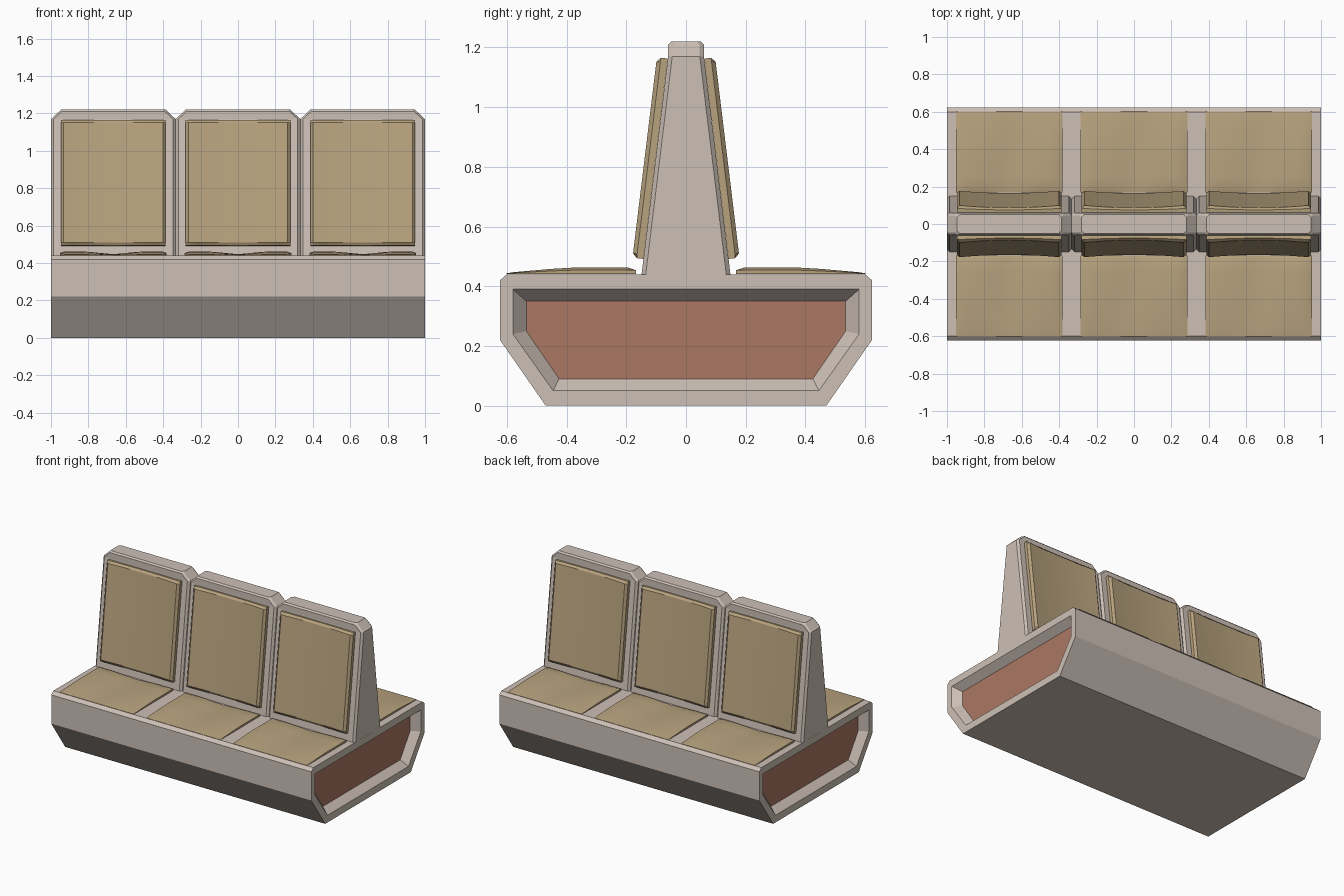
import bpy, bmesh, math
from mathutils import Vector

old = bpy.data.objects.get("Cube")
if old:
    bpy.data.objects.remove(old, do_unlink=True)


def material(name, rgb):
    m = bpy.data.materials.new(name)
    m.use_nodes = True
    m.diffuse_color = (*rgb, 1)
    m.node_tree.nodes["Principled BSDF"].inputs["Base Color"].default_value = (*rgb, 1)
    return m


STONE = material("warm grey shell", (0.61, 0.53, 0.47))
TAN = material("tan upholstery", (0.48, 0.365, 0.21))
RUST = material("rust end panel", (0.41, 0.19, 0.125))


def finish(name, bm, mats, smooth=False):
    bmesh.ops.remove_doubles(bm, verts=bm.verts, dist=1e-5)
    bmesh.ops.recalc_face_normals(bm, faces=bm.faces)
    mesh = bpy.data.meshes.new(name)
    bm.to_mesh(mesh)
    bm.free()
    for m in mats:
        mesh.materials.append(m)
    ob = bpy.data.objects.new(name, mesh)
    bpy.context.collection.objects.link(ob)
    if smooth:
        bpy.ops.object.select_all(action='DESELECT')
        ob.select_set(True)
        bpy.context.view_layer.objects.active = ob
        bpy.ops.object.shade_smooth_by_angle(angle=math.radians(30))
    return ob


def skin(bm, loops):
    """Joins closed loops of equal length and caps both ends; returns the caps."""
    rings = [[bm.verts.new(p) for p in loop] for loop in loops]
    n = len(rings[0])
    for a, b in zip(rings, rings[1:]):
        for i in range(n):
            j = (i + 1) % n
            bm.faces.new((a[i], a[j], b[j], b[i]))
    return [bm.faces.new(rings[0]), bm.faces.new(rings[-1])]


def symmetric(half):
    return half + [(-y, z) for y, z in reversed(half)]


# Bench base: one long shell with a tapered recess and coloured panel at each end
outer = symmetric([(0.47, 0), (0.623, 0.22), (0.623, 0.42), (0.60, 0.44)])
rim = symmetric([(0.445, 0.05), (0.58, 0.24), (0.58, 0.39), (0.58, 0.39)])
panel = symmetric([(0.425, 0.09), (0.535, 0.25), (0.535, 0.35), (0.535, 0.35)])
sections = [(-0.95, panel), (-1, rim), (-1, outer), (1, outer), (1, rim), (0.95, panel)]
bm = bmesh.new()
for face in skin(bm, [[(x, y, z) for y, z in prof] for x, prof in sections]):
    face.material_index = 1
finish("bench_base", bm, [STONE, RUST])


# Backrest section: tapered block with chamfered corners and a narrower cap
def backrest(name, cx):
    bm = bmesh.new()
    levels = [(0.333, 0.15, 0.43), (0.333, 0.06, 1.17), (0.29, 0.06, 1.21), (0.28, 0.05, 1.22)]
    c = 0.014
    loops = []
    for a, b, z in levels:
        quarter = [(a, b - c), (a - c, b)]
        half = quarter + [(-x, y) for x, y in reversed(quarter)]
        ring = half + [(-x, -y) for x, y in half]
        loops.append([(cx + x, y, z) for x, y in ring])
    skin(bm, loops)
    finish(name, bm, [STONE])


# Cushion: padded grid with a bevelled border, dished across its width
def cushion(name, origin, across, along, normal, w, l, edge, height):
    def stations(half, n):
        inner = [(half - edge) * (2 * i / n - 1) for i in range(n + 1)]
        pos = [-half, -half] + inner + [half, half]
        return list(zip(pos, [0, 0.6] + [1] * (n + 1) + [0.6, 0]))

    bm = bmesh.new()
    us, vs = stations(w, 12), stations(l, 6)
    grid = [[bm.verts.new(origin + across * u + along * v
                          + normal * (min(ku, kv) * height(abs(u) / w, v / l)))
             for v, kv in vs] for u, ku in us]
    for a, b in zip(grid, grid[1:]):
        for j in range(len(vs) - 1):
            bm.faces.new((a[j], b[j], b[j + 1], a[j + 1]))
    finish(name, bm, [TAN], smooth=True)


def dish(t):
    return min(1, t / 0.55)


def back_height(t, v):
    return 0.024 + 0.014 * t * t


def seat_height(t, v):
    # Full at the rear (v = -1), thinning toward the front lip
    ramp = min(1, (1 - v) / 0.9)
    return 0.004 + ramp * (0.002 + 0.015 * dish(t))


for i, place in enumerate(("right", "middle", "left")):
    cx = (i - 1) * 2 / 3
    backrest(f"backrest_{place}", cx)
    for side, s in (("front", -1), ("rear", 1)):
        across = Vector((1, 0, 0))
        slope = Vector((0, -0.09 * s, 0.74)).normalized()
        out = Vector((0, 0.74 * s, 0.09)).normalized()
        cushion(f"{side}_back_cushion_{place}", Vector((cx, 0.102 * s, 0.827)),
                across, slope, out, 0.28, 0.338, 0.015, back_height)
        cushion(f"{side}_seat_cushion_{place}", Vector((cx, 0.385 * s, 0.441)),
                across, Vector((0, s, 0)), Vector((0, 0, 1)), 0.285, 0.217, 0.025, seat_height)
